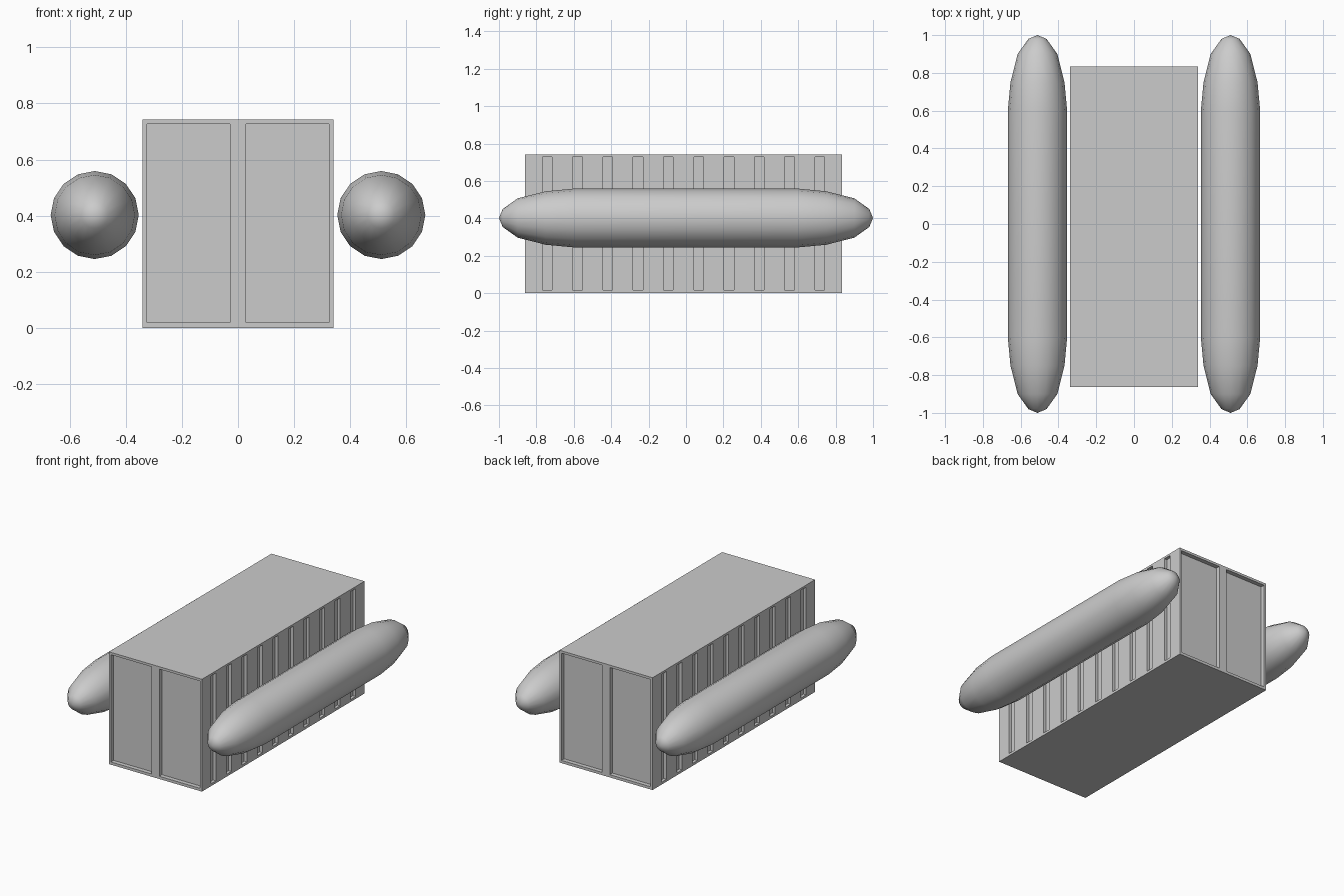
import bpy, bmesh, math
from mathutils import Matrix, Vector

if "Cube" in bpy.data.objects:
    bpy.data.objects.remove(bpy.data.objects["Cube"])

def make_object(name, bm):
    bmesh.ops.recalc_face_normals(bm, faces=bm.faces)
    mesh = bpy.data.meshes.new(name)
    bm.to_mesh(mesh)
    bm.free()
    ob = bpy.data.objects.new(name, mesh)
    bpy.context.collection.objects.link(ob)
    return ob

def add_box(bm, x0, x1, y0, y1, z0, z1):
    size = Vector((x1 - x0, y1 - y0, z1 - z0, 1))
    mid = Vector((x0 + x1, y0 + y1, z0 + z1)) / 2
    bmesh.ops.create_cube(bm, size=1, matrix=Matrix.Translation(mid) @ Matrix.Diagonal(size))

W, Y0, Y1, H = 0.34, -0.862, 0.835, 0.742
DOOR_DEPTH, SLOT_DEPTH, OUT = 0.028, 0.02, 0.05

# container body
bm = bmesh.new()
add_box(bm, -W, W, Y0, Y1, 0, H)
container = make_object("container", bm)

# recesses: two door panels per end and ten slots per side
bm = bmesh.new()
for s in (-1, 1):
    xa, xb = sorted((s * 0.028, s * 0.325))
    add_box(bm, xa, xb, Y0 - OUT, Y0 + DOOR_DEPTH, 0.018, 0.726)
    add_box(bm, xa, xb, Y1 - DOOR_DEPTH, Y1 + OUT, 0.018, 0.726)
    xa, xb = sorted((s * (W - SLOT_DEPTH), s * (W + OUT)))
    for i in range(10):
        y = (Y0 + Y1) / 2 + (i - 4.5) * 0.162
        add_box(bm, xa, xb, y - 0.026, y + 0.026, 0.016, 0.728)
cutter = make_object("recess_cutter", bm)
cutter.hide_render = True
cutter.hide_set(True)
cut = container.modifiers.new("recesses", 'BOOLEAN')
cut.operation = 'DIFFERENCE'
cut.solver = 'EXACT'
cut.object = cutter

# side floats: lathed tapered cylinders
half = [(1.0, 0.0), (0.98, 0.048), (0.90, 0.105), (0.75, 0.143), (0.60, 0.157)]
profile = half + [(-y, r) for y, r in reversed(half)]
for name, x in (("left_float", -0.511), ("right_float", 0.511)):
    bm = bmesh.new()
    verts = [bm.verts.new((x + r, y, 0.402)) for y, r in profile]
    edges = [bm.edges.new(pair) for pair in zip(verts, verts[1:])]
    bmesh.ops.spin(bm, geom=verts + edges, cent=(x, 0, 0.402), axis=(0, 1, 0),
                   angle=2 * math.pi, steps=16)
    bmesh.ops.remove_doubles(bm, verts=bm.verts, dist=0.0005)
    for f in bm.faces:
        f.smooth = True
    make_object(name, bm)
